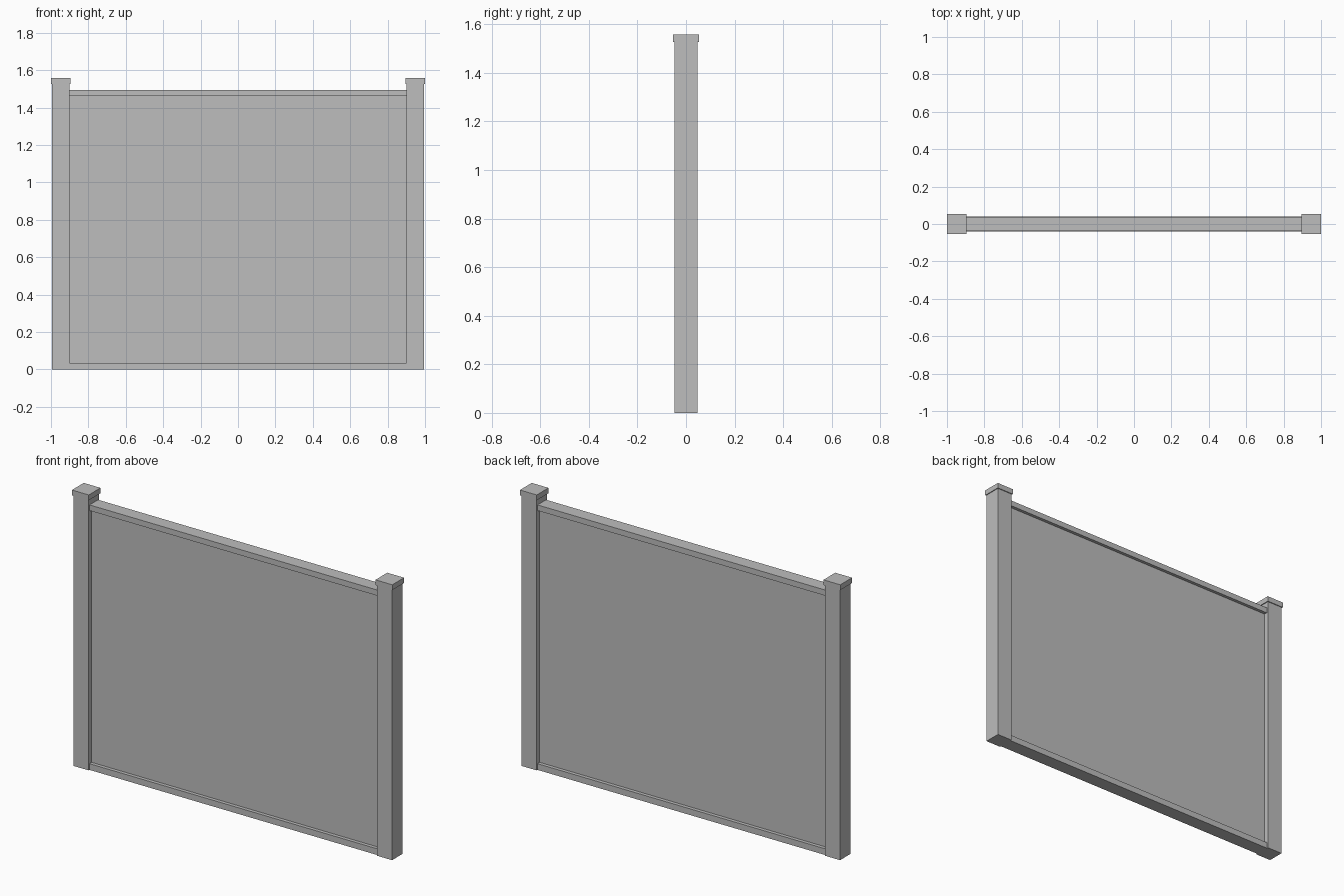
import bpy

default = bpy.data.objects.get("Cube")
if default:
    bpy.data.objects.remove(default, do_unlink=True)

grey = bpy.data.materials.new("mid_grey")
grey.use_nodes = True
colour = (0.51, 0.51, 0.51, 1)
grey.diffuse_color = colour
grey.node_tree.nodes["Principled BSDF"].inputs["Base Color"].default_value = colour


def box(name, x, width, depth, bottom, top):
    """Box centred on y = 0, spanning bottom to top."""
    bpy.ops.mesh.primitive_cube_add(size=1, location=(x, 0, (bottom + top) / 2))
    obj = bpy.context.object
    obj.name = name
    obj.scale = (width, depth, top - bottom)
    bpy.ops.object.transform_apply(location=False, rotation=False, scale=True)
    obj.data.materials.append(grey)
    return obj


CAP = 0.105
POST = 0.095
TOP = 1.557
CAP_BASE = 1.527
POST_X = 1 - CAP / 2
SPAN = 2 * POST_X - POST

# Posts with overhanging caps
for side, sign in (("left", 1), ("right", -1)):
    box(side + "_post", sign * POST_X, POST, POST, 0, CAP_BASE)
    box(side + "_post_cap", sign * POST_X, CAP, CAP, CAP_BASE, TOP)

# Rails and recessed panel between the posts
box("bottom_rail", 0, SPAN, 0.08, 0, 0.035)
box("top_rail", 0, SPAN, 0.076, 1.462, 1.494)
box("panel", 0, SPAN, 0.04, 0.035, 1.462)
